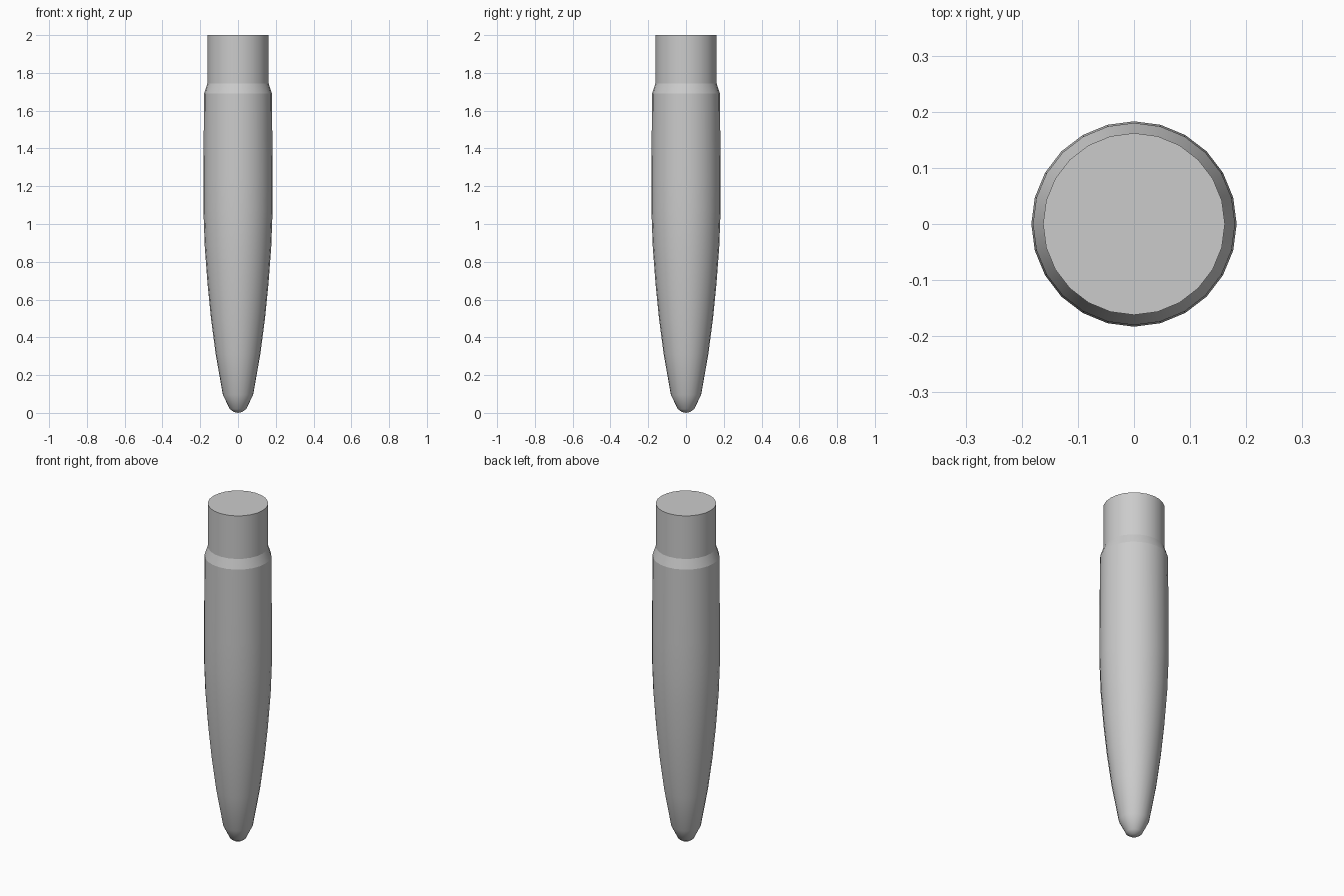
import bpy, bmesh, math

if "Cube" in bpy.data.objects:
    bpy.data.objects.remove(bpy.data.objects["Cube"])

SIDES = 24

# Half profile (radius, height) from rounded tip to flat top
profile = [(0.02, 0.004), (0.043, 0.02), (0.08, 0.095), (0.118, 0.31),
           (0.143, 0.50), (0.161, 0.68), (0.176, 0.88), (0.183, 1.07),
           (0.183, 1.25), (0.180, 1.69), (0.162, 1.745), (0.162, 2.0)]

# Tapered body with stepped neck, turned around z
bm = bmesh.new()
rings = []
for r, z in profile:
    rings.append([bm.verts.new((r * math.cos(2 * math.pi * i / SIDES),
                                r * math.sin(2 * math.pi * i / SIDES), z))
                  for i in range(SIDES)])
for low, high in zip(rings, rings[1:]):
    for i in range(SIDES):
        j = (i + 1) % SIDES
        bm.faces.new((low[i], low[j], high[j], high[i]))

# Rounded tip and flat top cap
tip = bm.verts.new((0, 0, 0))
for i in range(SIDES):
    bm.faces.new((tip, rings[0][(i + 1) % SIDES], rings[0][i]))
bm.faces.new(rings[-1])

mesh = bpy.data.meshes.new("tapered_peg")
bm.to_mesh(mesh)
bm.free()
peg = bpy.data.objects.new("tapered_peg", mesh)
bpy.context.collection.objects.link(peg)

# Smooth sides, crisp shoulder and top edge
bpy.context.view_layer.objects.active = peg
peg.select_set(True)
bpy.ops.object.shade_smooth_by_angle(angle=math.radians(16))
# Keep the tip rounded: only the shoulder and top edges stay sharp
for e in mesh.edges:
    if all(mesh.vertices[v].co.z < 1.0 for v in e.vertices):
        e.use_edge_sharp = False
